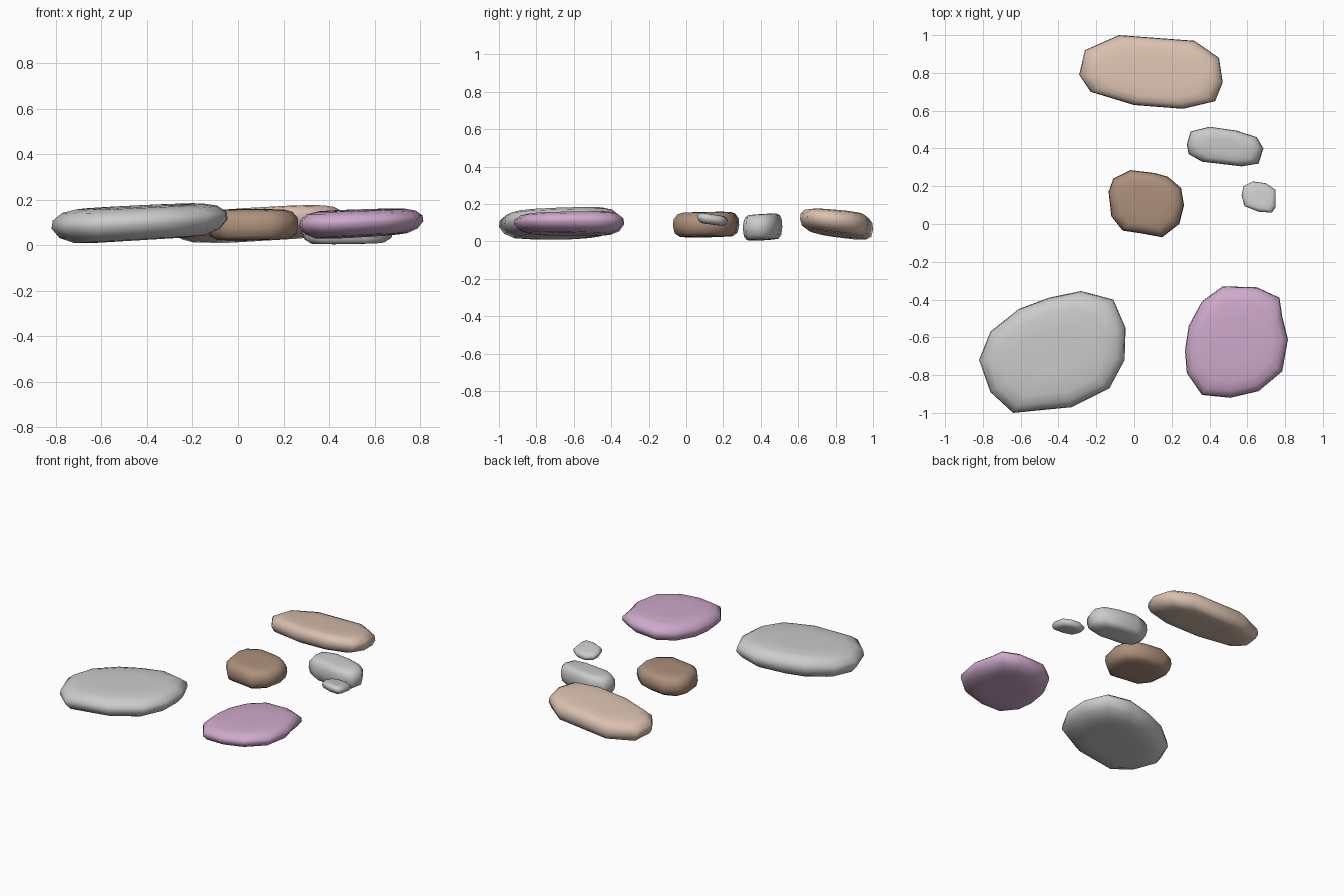
import bpy, bmesh

if "Cube" in bpy.data.objects:
    bpy.data.objects.remove(bpy.data.objects["Cube"])

# Cross-section shared by all stones: (height fraction, outline scale)
ROUND = [(0, .50), (.03, .74), (.20, .91), (.48, 1), (.70, .985), (.90, .88), (.985, .72), (1, .40)]
BLOCKY = [(0, .50), (.02, .80), (.16, .95), (.45, 1), (.72, .985), (.92, .87), (.985, .72), (1, .40)]


def stone(name, outline, bottom, top, profile, color=None):
    """Loft an outline between two tilted planes given as (z, slope x, slope y)."""
    cx = (min(p[0] for p in outline) + max(p[0] for p in outline)) / 2
    cy = (min(p[1] for p in outline) + max(p[1] for p in outline)) / 2
    bm = bmesh.new()
    rings = []
    for t, s in profile:
        ring = []
        for x, y in outline:
            dx, dy = (x - cx) * s, (y - cy) * s
            lo = bottom[0] + bottom[1] * dx + bottom[2] * dy
            hi = top[0] + top[1] * dx + top[2] * dy
            ring.append(bm.verts.new((cx + dx, cy + dy, lo + (hi - lo) * t)))
        rings.append(ring)
    n = len(outline)
    for a, b in zip(rings, rings[1:]):
        for i in range(n):
            j = (i + 1) % n
            bm.faces.new((a[i], a[j], b[j], b[i]))
    bm.faces.new(rings[0])
    bm.faces.new(rings[-1])
    bmesh.ops.recalc_face_normals(bm, faces=bm.faces[:])
    for f in bm.faces:
        f.smooth = True
    me = bpy.data.meshes.new(name)
    bm.to_mesh(me)
    bm.free()
    ob = bpy.data.objects.new(name, me)
    bpy.context.collection.objects.link(ob)
    if color:
        mat = bpy.data.materials.new(name + "_colour")
        mat.diffuse_color = (*color, 1)
        mat.use_nodes = True
        mat.node_tree.nodes["Principled BSDF"].inputs["Base Color"].default_value = mat.diffuse_color
        me.materials.append(mat)
    return ob


# Large flat stones
stone("large_grey_stone",
      [(-.82, -.72), (-.76, -.57), (-.61, -.45), (-.45, -.39), (-.28, -.355), (-.11, -.40), (-.045, -.55),
       (-.05, -.72), (-.13, -.87), (-.33, -.97), (-.64, -1), (-.76, -.89)],
      (.022, .06, 0), (.172, .04, .03), ROUND)
stone("purple_stone",
      [(.27, -.67), (.29, -.54), (.36, -.41), (.47, -.33), (.65, -.335), (.77, -.39), (.785, -.49),
       (.815, -.61), (.785, -.78), (.66, -.885), (.51, -.92), (.36, -.905), (.28, -.79)],
      (.038, .06, -.02), (.156, .03, .02), ROUND, (.62, .40, .60))
stone("tan_slab",
      [(-.29, .79), (-.26, .92), (-.08, 1), (.32, .97), (.45, .88), (.47, .75), (.43, .65),
       (.26, .61), (0, .63), (-.23, .70)],
      (.035, .05, -.13), (.158, .05, -.08), BLOCKY, (.70, .53, .43))

# Small stones
stone("brown_stone",
      [(-.135, .17), (-.11, .24), (-.02, .285), (.11, .27), (.18, .25), (.25, .19), (.265, .10),
       (.24, 0), (.15, -.07), (.04, -.05), (-.06, -.035), (-.12, .04)],
      (.024, .02, .02), (.158, 0, .02), BLOCKY, (.42, .28, .20))
stone("medium_grey_stone",
      [(.28, .42), (.30, .49), (.40, .515), (.54, .495), (.65, .46), (.685, .40), (.66, .32),
       (.57, .305), (.36, .33), (.29, .37)],
      (.008, .02, .06), (.147, 0, .06), BLOCKY)
stone("small_grey_stone",
      [(.57, .15), (.58, .20), (.63, .225), (.70, .215), (.75, .18), (.75, .09), (.73, .06),
       (.66, .065), (.585, .095)],
      (.09, 0, -.12), (.145, 0, -.15), ROUND)
